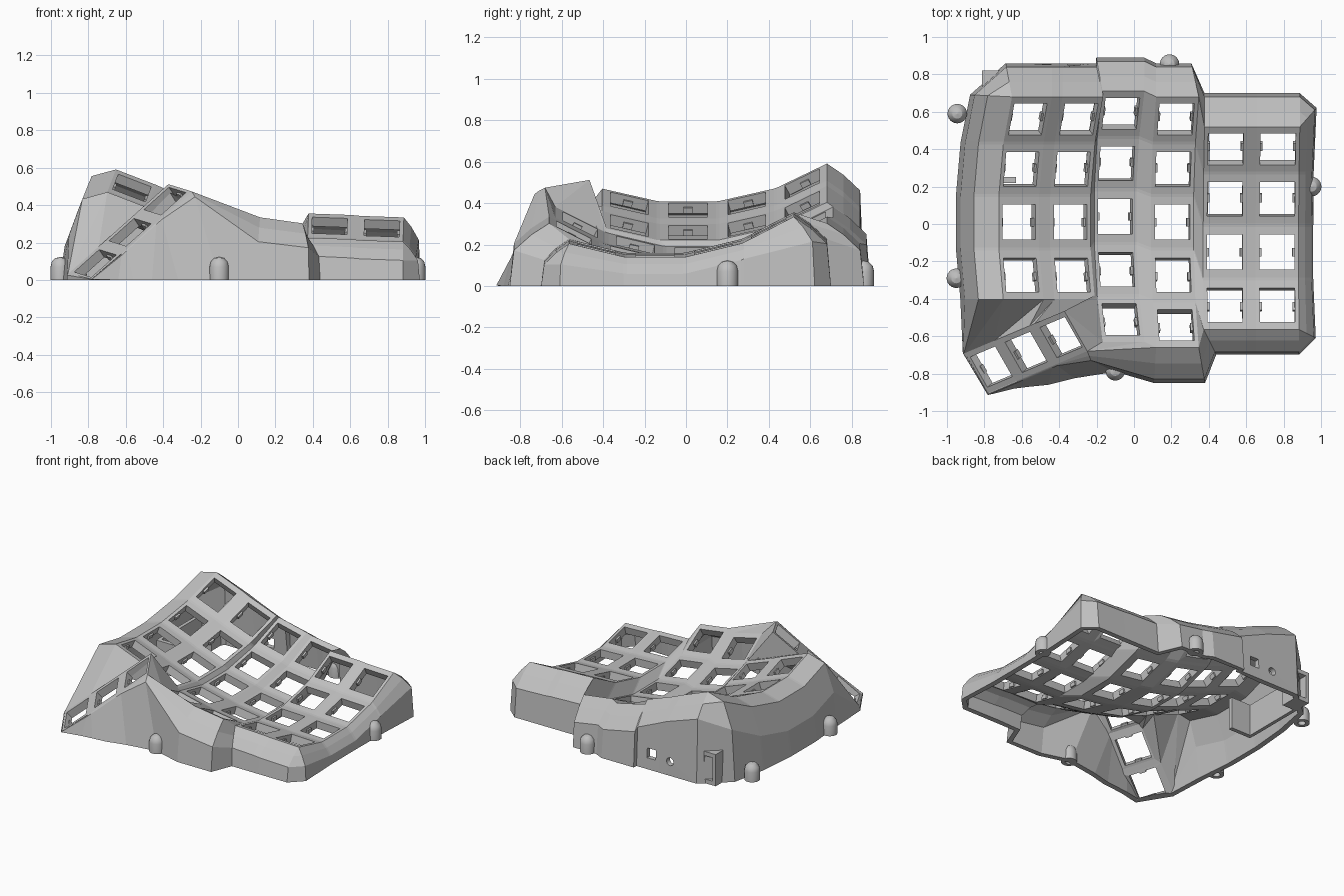
import bpy, bmesh
from math import sin, cos, radians
from mathutils import Vector, Matrix

cube = bpy.data.objects.get("Cube")
if cube:
    bpy.data.objects.remove(cube, do_unlink=True)

grey = bpy.data.materials.new("matte_grey")
grey.use_nodes = True
grey.diffuse_color = (0.53, 0.53, 0.53, 1)
grey.node_tree.nodes["Principled BSDF"].inputs["Base Color"].default_value = (0.53, 0.53, 0.53, 1)


def add_object(name, bm):
    mesh = bpy.data.meshes.new(name)
    bm.to_mesh(mesh)
    bm.free()
    mesh.materials.append(grey)
    ob = bpy.data.objects.new(name, mesh)
    bpy.context.collection.objects.link(ob)
    return ob


# Key frames: each column is (x, y, z, tilt, front row, back row) on a concave arc
COLUMNS = [(-.615, .01, .367, 21, -1, 2), (-.34, .01, .26, 20, -1, 2),
           (-.10, .04, .165, 13, -2, 2), (.205, .01, .125, 8, -2, 2),
           (.485, -.15, .156, 2, -1, 2), (.765, -.15, .143, 2, -1, 2)]
RADIUS, STEP = 1.2, .238
HOLE, HALF_X, HALF_Y = .094, .115, .135
THUMB_X, THUMB_Y = .112, .125
THICK, WALL_SHARE = .055, .7


def key_frame(c, r):
    x, y, z, tilt, _, _ = COLUMNS[c]
    t, a = radians(tilt), r * STEP
    side, up = Vector((cos(t), 0, -sin(t))), Vector((sin(t), 0, cos(t)))
    fwd = Vector((0, 1, 0))
    origin = Vector((x, y, z)) + RADIUS * (sin(a) * fwd + (1 - cos(a)) * up)
    return origin, side, fwd * cos(a) + up * sin(a)


def thumb_frame(k):
    u = Vector((.71, .30, .635)).normalized()
    v = Vector((-.49, .86, .15)).normalized()
    return Vector((-.577, -.685, .255)) + u * k * .262, u, v


def at(frame, a, b):
    return frame[0] + frame[1] * a + frame[2] * b


def K(c, r, sx, sy):
    return at(key_frame(c, r), sx * HALF_X, sy * HALF_Y)


def T(k, su, sv):
    return at(thumb_frame(k), su * THUMB_X, sv * THUMB_Y)


shell = bmesh.new()
SIGNS = [(-1, -1), (1, -1), (1, 1), (-1, 1)]


def face(*pts):
    shell.faces.new([shell.verts.new(p) for p in pts])


def key_ring(frame, hx, hy):
    # square frame around one switch hole
    for (a, b), (c, d) in zip(SIGNS, SIGNS[1:] + SIGNS[:1]):
        face(at(frame, a * hx, b * hy), at(frame, c * hx, d * hy),
             at(frame, c * HOLE, d * HOLE), at(frame, a * HOLE, b * HOLE))


# Main key deck with webs between rows and columns
frames = []
for c, (_, _, _, _, lo, hi) in enumerate(COLUMNS):
    for r in range(lo, hi + 1):
        frames.append(key_frame(c, r))
        key_ring(frames[-1], HALF_X, HALF_Y)
        if r < hi:
            face(K(c, r, -1, 1), K(c, r, 1, 1), K(c, r + 1, 1, -1), K(c, r + 1, -1, -1))
    if c < 5:
        low = max(lo, COLUMNS[c + 1][4])
        for r in range(low, 3):
            face(K(c, r, 1, -1), K(c + 1, r, -1, -1), K(c + 1, r, -1, 1), K(c, r, 1, 1))
            if r < 2:
                face(K(c, r, 1, 1), K(c + 1, r, -1, 1),
                     K(c + 1, r + 1, -1, -1), K(c, r + 1, 1, -1))

# Thumb deck
for k in (-1, 0, 1):
    frames.append(thumb_frame(k))
    key_ring(frames[-1], THUMB_X, THUMB_Y)
    if k < 1:
        face(T(k, 1, -1), T(k + 1, -1, -1), T(k + 1, -1, 1), T(k, 1, 1))

# Facets joining the thumb deck to the main deck
A = [K(0, -1, -1, -1), K(0, -1, 1, -1), K(1, -1, -1, -1), K(1, -1, 1, -1)]
B = [T(k, s, 1) for k in (-1, 0, 1) for s in (-1, 1)]
D = [K(2, -1, -1, -1), K(2, -2, -1, 1), K(2, -2, -1, -1)]
peak = T(1, 1, -1)
E, F = K(2, -2, 1, -1), K(3, -2, -1, -1)
for tri in [(A[0], B[0], B[1]), (A[0], B[1], A[1]), (A[1], B[1], B[2]), (A[1], B[2], B[3]),
            (A[1], B[3], A[2]), (A[2], B[3], B[4]), (A[2], B[4], A[3]), (A[3], B[4], B[5]),
            (A[3], B[5], D[0]), (D[0], B[5], D[1]), (D[1], B[5], D[2]),
            (D[2], B[5], peak), (D[2], peak, E), (E, peak, F)]:
    face(*tri)
G, H = K(3, -2, 1, -1), K(4, -1, -1, -1)
face(K(3, -2, 1, 1), G, H)
face(K(3, -2, 1, 1), H, K(3, -1, 1, -1))


def spot(co):
    return tuple(round(n, 2) for n in co)


deck_spots = {spot(v.co) for v in shell.verts}

# Outer wall: rim point, outward offset, optional ground position
wall = [(K(0, 2, -1, 1), (-.2, .01, -.22)), (K(0, 2, -1, 1), (-.03, .16, -.13))]
skew = {(1, 1): -.035, (2, -1): -.03, (3, 1): -.035}
for c in range(6):
    for s in (-1, 1):
        if (c, s) != (0, -1):
            wall.append((K(c, 2, s, 1), (skew.get((c, s), 0), .16, -.13)))
wall.append((K(5, 2, 1, 1), (.08, .09, -.12)))
for r in (2, 1, 0, -1):
    for s in (1, -1):
        if (r, s) not in ((2, 1), (-1, -1)):
            wall.append((K(5, r, 1, s), (.07, 0, -.08)))
wall += [(K(5, -1, 1, -1), (.08, -.04, -.10)), (K(5, -1, 1, -1), (0, -.12, -.10)),
         (K(5, -1, -1, -1), (0, -.12, -.10)), (K(4, -1, 1, -1), (0, -.12, -.10)),
         (H, (.06, -.12, -.10)), (G, (.03, -.17, -.13)), (F, (-.01, -.17, -.13)),
         (peak, (.02, -.05, -.03), (-.10, -.79))]
for k, s, ground in ((1, -1, (-.32, -.825)), (0, 1, (-.46, -.86)), (0, -1, (-.56, -.87)),
                     (-1, 1, (-.64, -.88)), (-1, -1, (-.79, -.895))):
    wall.append((T(k, s, -1), (0, -.01, -.01), ground))
wall.append((T(-1, -1, 1), (-.01, 0, -.01)))
for r in (-1, 0, 1, 2):
    for s in (-1, 1):
        if (r, s) != (2, 1):
            wall.append((K(0, r, -1, s), (-.205, 0, -.23)))


def wall_section(p, d, ground=None):
    d = Vector(d)
    # the tall left side has a broad, nearly level shoulder
    out_part, down_part = (.65, .16) if d.x < -.1 else (.5, .42)
    mid = p + Vector((d.x * out_part, d.y * out_part, d.z * down_part))
    out = p + d
    gx, gy = ground or (p.x + d.x * 1.12, p.y + d.y * 1.12)
    mid.z, out.z = max(mid.z, .006), max(out.z, .003)
    return [p, mid, out, Vector((gx, gy, 0))]


sections = [wall_section(*w) for w in wall]
for s, t in zip(sections, sections[1:] + sections[:1]):
    for i in range(3):
        face(s[i], t[i], t[i + 1], s[i + 1])

bmesh.ops.remove_doubles(shell, verts=shell.verts, dist=.0005)
bmesh.ops.dissolve_degenerate(shell, edges=shell.edges, dist=.0005)
bmesh.ops.recalc_face_normals(shell, faces=shell.faces)
if sum(f.normal.z * f.calc_area() for f in shell.faces) < 0:
    bmesh.ops.reverse_faces(shell, faces=shell.faces)

# Thicken inward, thinner at the walls, and keep the base flat on the ground
case = add_object("case_shell", shell)
group = case.vertex_groups.new(name="thickness")
for v in case.data.vertices:
    group.add([v.index], 1 if spot(v.co) in deck_spots else WALL_SHARE, 'REPLACE')
solid = case.modifiers.new("thickness", 'SOLIDIFY')
solid.thickness, solid.offset, solid.vertex_group = THICK, -1, group.name
bpy.context.view_layer.update()
graph = bpy.context.evaluated_depsgraph_get()
thick_mesh = bpy.data.meshes.new_from_object(case.evaluated_get(graph))
case.modifiers.clear()
case.data = thick_mesh
for v in thick_mesh.vertices:
    v.co.z = max(v.co.z, 0)


def add_box(bm, centre, size):
    m = Matrix.Translation(centre) @ Matrix.Diagonal((*size, 1))
    bmesh.ops.create_cube(bm, size=1, matrix=m)


def cut(ob, cutter):
    cutter.hide_render = True
    cutter.display_type = 'WIRE'
    cutter.hide_set(True)
    mod = ob.modifiers.new("opening", 'BOOLEAN')
    mod.operation, mod.object, mod.solver = 'DIFFERENCE', cutter, 'EXACT'


# Rear ports: a square socket and a round socket
bm = bmesh.new()
add_box(bm, (-.32, .86, .115), (.07, .2, .07))
bmesh.ops.create_cone(bm, cap_ends=True, segments=20, radius1=.028, radius2=.028, depth=.2,
                      matrix=Matrix.Translation((-.47, .86, .10)) @ Matrix.Rotation(radians(90), 4, 'X'))
cut(case, add_object("port_cutter", bm))

# Controller holder: rear frame, side rail and inner stop
bm = bmesh.new()
for x in (-.80, -.71):
    add_box(bm, (x, .755, .115), (.025, .13, .23))
for z in (.015, .215):
    add_box(bm, (-.755, .755, z), (.09, .13, .03))
add_box(bm, (-.80, .47, .115), (.025, .45, .23))
add_box(bm, (-.72, .235, .115), (.18, .03, .23))
add_object("controller_holder", bm)

# Switch clips on both sides of every hole
bm = bmesh.new()
for origin, u, v in frames:
    n = u.cross(v).normalized()
    for s in (-1, 1):
        m = Matrix((u, v, n)).transposed().to_4x4()
        m.translation = origin + u * s * HOLE - n * .036
        bmesh.ops.create_cube(bm, size=1, matrix=m @ Matrix.Diagonal((.024, .045, .028, 1)))
for vert in bm.verts:
    vert.co.z = max(vert.co.z, 0)
add_object("switch_clips", bm)

# Domed screw posts around the base
for i, (x, y) in enumerate([(-.945, .59), (-.95, -.29), (.95, .2), (.19, .855), (-.10, -.785)]):
    bm = bmesh.new()
    profile = [(.025, .06), (.025, 0), (.052, 0), (.052, .07), (.045, .098), (.027, .116), (0, .123)]
    pts = [bm.verts.new((a, 0, z)) for a, z in profile]
    edges = [bm.edges.new(e) for e in zip(pts, pts[1:])]
    bmesh.ops.spin(bm, geom=pts + edges, cent=(0, 0, 0), axis=(0, 0, 1),
                   angle=radians(360), steps=24)
    bmesh.ops.remove_doubles(bm, verts=bm.verts, dist=.0005)
    bmesh.ops.recalc_face_normals(bm, faces=bm.faces)
    post = add_object(f"screw_post_{i + 1}", bm)
    post.location = (x, y, 0)
    for p in post.data.polygons:
        p.use_smooth = abs(p.normal.z) < .95
